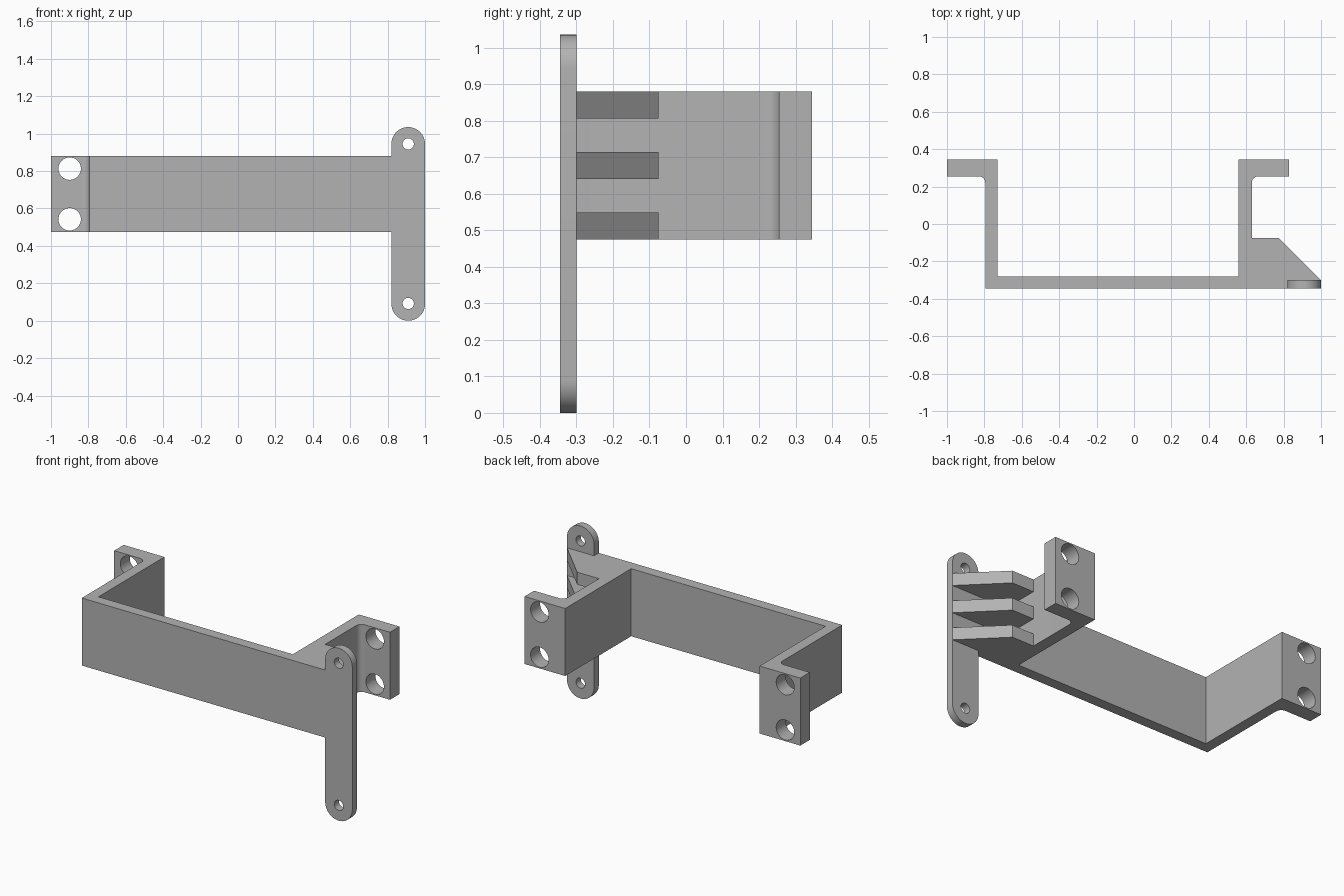
import bpy
import bmesh
from math import sin, cos, pi
from mathutils import Matrix, Vector

cube = bpy.data.objects.get("Cube")
if cube:
    bpy.data.objects.remove(cube)

grey = bpy.data.materials.new("plain grey")
grey.use_nodes = True
colour = (0.45, 0.45, 0.45, 1)
grey.diffuse_color = colour
grey.node_tree.nodes["Principled BSDF"].inputs["Base Color"].default_value = colour

FRONT, BACK = -0.345, 0.345
BOTTOM, TOP = 0.475, 0.88


def arc(cx, cy, r, start, end, steps):
    """Points along an arc, angles in turns of pi."""
    angles = [pi * (start + (end - start) * i / steps) for i in range(steps + 1)]
    return [(cx + r * cos(a), cy + r * sin(a)) for a in angles]


def extrude(name, outline, low, high, upright=False):
    """Prism from an outline in XY along z, or in XZ along y when upright."""
    bm = bmesh.new()
    verts = [bm.verts.new((a, low, b) if upright else (a, b, low)) for a, b in outline]
    face = bm.faces.new(verts)
    moved = bmesh.ops.extrude_face_region(bm, geom=[face])["geom"]
    offset = Vector((0, high - low, 0) if upright else (0, 0, high - low))
    bmesh.ops.translate(bm, vec=offset, verts=[v for v in moved if isinstance(v, bmesh.types.BMVert)])
    bmesh.ops.recalc_face_normals(bm, faces=bm.faces)
    mesh = bpy.data.meshes.new(name)
    bm.to_mesh(mesh)
    bm.free()
    mesh.materials.append(grey)
    obj = bpy.data.objects.new(name, mesh)
    bpy.context.collection.objects.link(obj)
    return obj


def drill(obj, holes, radius, y):
    """Cut round holes along y at the given (x, z) centres."""
    bm = bmesh.new()
    for x, z in holes:
        place = Matrix.Translation((x, y, z)) @ Matrix.Rotation(pi / 2, 4, "X")
        bmesh.ops.create_cone(bm, cap_ends=True, segments=40, radius1=radius,
                              radius2=radius, depth=0.2, matrix=place)
    mesh = bpy.data.meshes.new("hole_cutter")
    bm.to_mesh(mesh)
    bm.free()
    mesh.materials.append(grey)
    cutter = bpy.data.objects.new("hole_cutter", mesh)
    cutter.hide_render = True
    bpy.context.collection.objects.link(cutter)
    mod = obj.modifiers.new("holes", "BOOLEAN")
    mod.operation, mod.solver, mod.object = "DIFFERENCE", "EXACT", cutter
    bpy.context.view_layer.update()
    graph = bpy.context.evaluated_depsgraph_get()
    result = bpy.data.meshes.new_from_object(obj.evaluated_get(graph))
    obj.modifiers.clear()
    obj.data = result
    bpy.data.objects.remove(cutter)


# Bent bracket: front wall, two side walls, two outward flanges with fillets
outline = [(0.82, FRONT), (0.82, -0.3), (0.63, -0.3)]
outline += arc(0.665, 0.22, 0.035, 1, 0.5, 8)
outline += [(0.83, 0.255), (0.83, BACK), (0.56, BACK), (0.56, -0.28),
            (-0.73, -0.28), (-0.73, BACK), (-1, BACK), (-1, 0.255)]
outline += arc(-0.83, 0.22, 0.035, 0.5, 0, 8)
outline += [(-0.795, FRONT)]
bracket = extrude("bracket", outline, BOTTOM, TOP)
drill(bracket, [(x, z) for x in (-0.9, 0.73) for z in (0.542, 0.813)], 0.06, 0.3)

# Upright mounting strip with rounded ends
strip_outline = arc(0.91, 0.945, 0.09, 0, 1, 24) + arc(0.91, 0.09, 0.09, 1, 2, 24)
strip = extrude("mounting_strip", strip_outline, FRONT, -0.3, upright=True)
drill(strip, [(0.91, 0.092), (0.91, 0.945)], 0.03, -0.32)

# Three stiffening ribs behind the strip
rib_outline = [(0.63, -0.3), (1, -0.3), (0.775, -0.075), (0.63, -0.075)]
ribs = [extrude(f"rib_{i + 1}", rib_outline, z, z + 0.074)
        for i, z in enumerate((BOTTOM, 0.64, TOP - 0.074))]

# Smooth the round surfaces, keep the edges crisp
bpy.ops.object.select_all(action="DESELECT")
for obj in [bracket, strip] + ribs:
    obj.select_set(True)
bpy.context.view_layer.objects.active = bracket
bpy.ops.object.shade_smooth_by_angle(angle=pi / 6)
